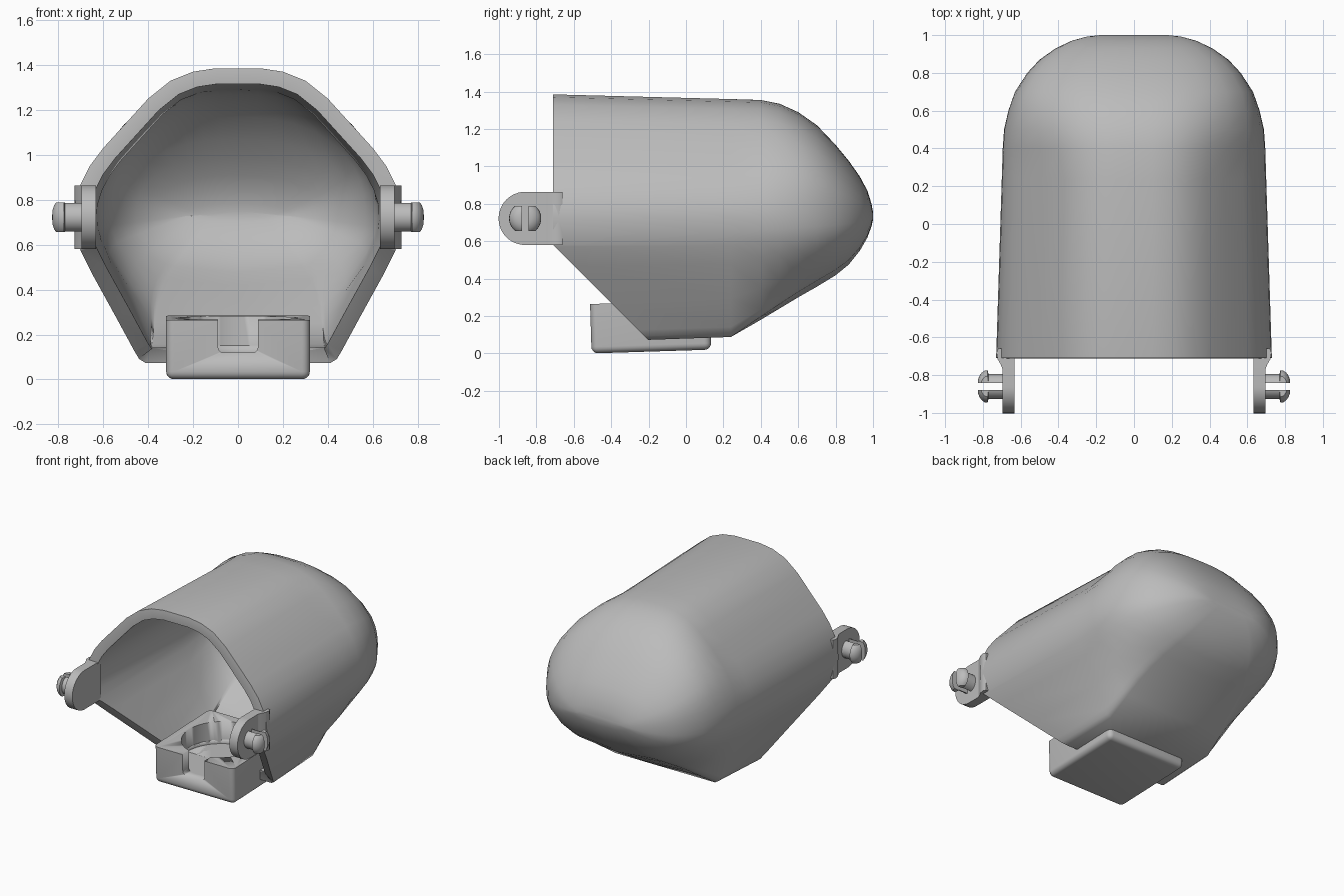
import bpy, bmesh, math
from mathutils import Vector, Matrix

cube = bpy.data.objects.get("Cube")
if cube:
    bpy.data.objects.remove(cube)

grey = bpy.data.materials.new("grey_plastic")
grey.use_nodes = True
COLOUR = (0.5, 0.5, 0.5, 1)
grey.diffuse_color = COLOUR
grey.node_tree.nodes["Principled BSDF"].inputs["Base Color"].default_value = COLOUR


def finish(bm, name, smooth=35):
    bmesh.ops.recalc_face_normals(bm, faces=bm.faces)
    mesh = bpy.data.meshes.new(name)
    bm.to_mesh(mesh)
    bm.free()
    obj = bpy.data.objects.new(name, mesh)
    bpy.context.collection.objects.link(obj)
    mesh.materials.append(grey)
    bpy.ops.object.select_all(action="DESELECT")
    obj.select_set(True)
    bpy.context.view_layer.objects.active = obj
    bpy.ops.object.shade_smooth_by_angle(angle=math.radians(smooth))
    return obj


def box(bm, lo, hi):
    lo, hi = Vector(lo), Vector(hi)
    m = Matrix.Translation((lo + hi) / 2) @ Matrix.Diagonal((*(hi - lo), 1))
    return bmesh.ops.create_cube(bm, size=1, matrix=m)["verts"]


def prism(bm, points, shift):
    face = bm.faces.new([bm.verts.new(p) for p in points])
    top = bmesh.ops.extrude_face_region(bm, geom=[face], use_keep_orig=True)["geom"]
    bmesh.ops.translate(bm, vec=shift, verts=[v for v in top if isinstance(v, bmesh.types.BMVert)])


def slice_off(bm, point, normal):
    # Remove what lies in front of the plane and close the cut
    geom = bm.verts[:] + bm.edges[:] + bm.faces[:]
    bmesh.ops.bisect_plane(bm, geom=geom, plane_co=point, plane_no=normal, clear_outer=True)
    bmesh.ops.holes_fill(bm, edges=[e for e in bm.edges if e.is_boundary])


# Hood: half section at the mouth, from top to bottom
MID = 0.73
half = [(0, 1.385), (.1, 1.385), (.2, 1.37), (.3, 1.33), (.4, 1.25), (.5, 1.14),
        (.6, 1.03), (.66, .95), (.7, .87), (.725, .79), (.73, .72), (.72, .64),
        (.7, .575), (.65, .47), (.55, .28), (.47, .125), (.45, .09), (.42, .07), (0, .07)]
# Stations: y, top, bottom, half width
stations = [(-.71, 1.385, .055, .73), (.24, 1.36, .088, .7), (.4, 1.355, .18, .695),
            (.5, 1.335, .24, .688), (.6, 1.29, .3, .665), (.7, 1.22, .357, .63),
            (.8, 1.115, .418, .565), (.87, 1.03, .475, .5), (.93, .945, .55, .415),
            (.97, .87, .62, .33), (.992, .8, .68, .25), (1, .755, .715, .18)]
section = [(x / .73, (z - MID) / (1.385 - MID if z > MID else MID - .07)) for x, z in half]
section += [(-u, v) for u, v in section[-2:0:-1]]

bm = bmesh.new()
rings = []
for y, top, bottom, width in stations:
    t = max(0, min(1, (y - .24) / .5))
    ring = []
    for u, v in section:
        # The section grows rounder towards the back
        r = math.hypot(u, v)
        c, s = u / r, v / r
        k = r + t * ((abs(c) ** 2.4 + abs(s) ** 2.4) ** (-1 / 2.4) - r)
        u, v = c * k, s * k
        ring.append(bm.verts.new((u * width, y, MID + v * (top - MID if v > 0 else MID - bottom))))
    rings.append(ring)
for a, b in zip(rings, rings[1:]):
    for i in range(len(a)):
        j = (i + 1) % len(a)
        bm.faces.new((a[i], a[j], b[j], b[i]))
bm.faces.new(rings[-1])
# Slanted lower part of the mouth
bmesh.ops.bisect_plane(bm, geom=bm.verts[:] + bm.edges[:] + bm.faces[:], dist=1e-5,
                       plane_co=(0, -.2, .07), plane_no=(0, -1, -1), clear_outer=True)
hood = finish(bm, "hood")
wall = hood.modifiers.new("wall", "SOLIDIFY")
wall.thickness, wall.offset, wall.use_even_offset = .07, -1, True
rim = hood.modifiers.new("rim", "BEVEL")
rim.width, rim.segments, rim.angle_limit = .025, 4, math.radians(65)

# Socket block under the mouth, slightly tilted
TILT = Matrix.Rotation(math.radians(1.8), 4, "X")
bm = bmesh.new()
box(bm, (-.32, -.505, 0), (.32, .135, .264))
lower = [e for e in bm.edges if min(v.co.z for v in e.verts) < .01]
bmesh.ops.bevel(bm, geom=lower, offset=.035, segments=5, profile=.5, affect="EDGES")
bmesh.ops.transform(bm, matrix=Matrix.Translation((0, 0, .016)) @ TILT, verts=bm.verts)
block = finish(bm, "socket_block")

# Round pocket and front notch
for name, shape in (("pocket_cutter", "round"), ("notch_cutter", "box")):
    bm = bmesh.new()
    if shape == "round":
        bmesh.ops.create_cone(bm, cap_ends=True, segments=64, radius1=.265, radius2=.265,
                              depth=.3, matrix=Matrix.Translation((0, -.19, .27)))
    else:
        posts = box(bm, (-.088, -.6, .12), (.088, -.2, .5))
        low = [e for e in bm.edges if all(v.co.z < .13 for v in e.verts)
               and abs(e.verts[0].co.x - e.verts[1].co.x) < .01]
        bmesh.ops.bevel(bm, geom=low, offset=.02, segments=3, profile=.5, affect="EDGES")
    cutter = finish(bm, name)
    cutter.hide_render = True
    cutter.hide_set(True)
    for target in (block, hood):
        cut = target.modifiers.new(name, "BOOLEAN")
        cut.operation, cut.object, cut.solver = "DIFFERENCE", cutter, "EXACT"

# Hinge ears and snap pins on both sides
PY, PZ, R = -.86, .722, .142
for side, sx in (("left", 1), ("right", -1)):
    bm = bmesh.new()
    arc = [math.radians(90 + 180 * i / 24) for i in range(25)]
    outline = [(sx * .632, PY + R * math.cos(a), PZ + R * math.sin(a)) for a in arc]
    outline += [(sx * .632, -.67, PZ - R), (sx * .632, -.67, PZ + R)]
    prism(bm, outline, (sx * .065, 0, 0))
    finish(bm, side + "_hinge_ear")

    bm = bmesh.new()
    plan = [(.65, -.66), (.65, -.76), (.697, -.765), (.705, -.745), (.722, -.715), (.728, -.68), (.72, -.66)]
    prism(bm, [(sx * x, y, PZ - R) for x, y in plan], (0, 0, 2 * R))
    finish(bm, side + "_ear_root")

    for part, sy in (("front", -1), ("back", 1)):
        bm = bmesh.new()
        profile = [(.68, 0), (.68, .066), (.77, .066), (.775, .086), (.79, .084),
                   (.805, .074), (.818, .057), (.826, .035), (.828, 0)]
        verts = [bm.verts.new((x, 0, r)) for x, r in profile]
        edges = [bm.edges.new(p) for p in zip(verts, verts[1:])]
        bmesh.ops.spin(bm, geom=verts + edges, axis=(1, 0, 0), cent=(0, 0, 0),
                       angle=math.tau, steps=40)
        bmesh.ops.remove_doubles(bm, verts=bm.verts, dist=1e-4)
        slice_off(bm, (0, sy * .018, 0), (0, -sy, 0))
        for sz in (-1, 1):
            slice_off(bm, (0, 0, sz * .0665), (0, 0, sz))
        bmesh.ops.transform(bm, verts=bm.verts, matrix=Matrix.Translation((0, PY, PZ))
                            @ Matrix.Diagonal((sx, 1, 1, 1)))
        finish(bm, f"{side}_{part}_pin_prong")
